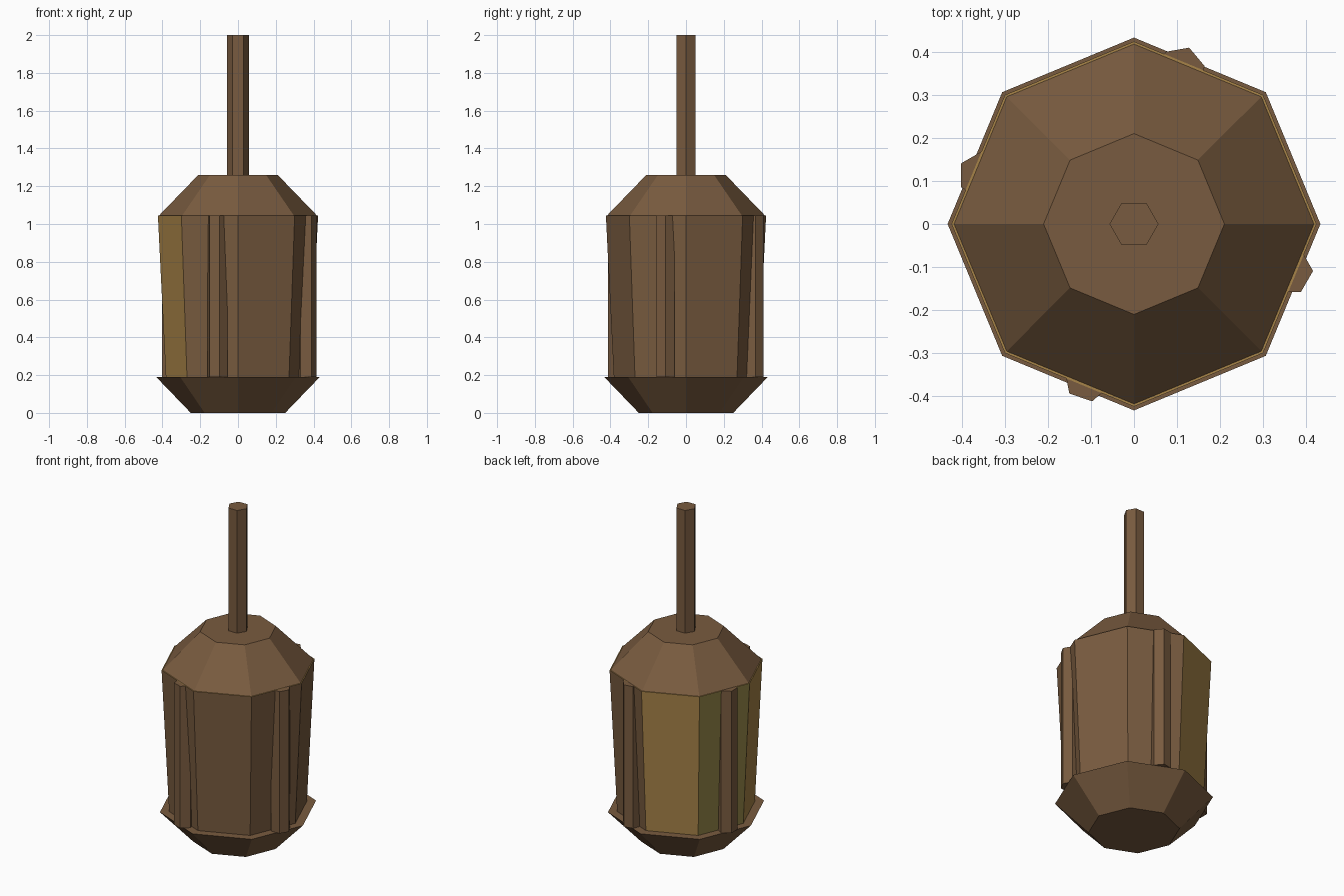
import bpy, bmesh, math
from mathutils import Vector

if "Cube" in bpy.data.objects:
    bpy.data.objects.remove(bpy.data.objects["Cube"], do_unlink=True)


def material(name, rgb):
    m = bpy.data.materials.new(name)
    m.use_nodes = True
    m.diffuse_color = (*rgb, 1)
    m.node_tree.nodes["Principled BSDF"].inputs["Base Color"].default_value = (*rgb, 1)
    return m


wood = material("brown wood", (0.19, 0.105, 0.05))
gold = material("gold panel", (0.39, 0.23, 0.065))
olive = material("olive panel", (0.27, 0.215, 0.06))


def prism(name, sides, r_low, r_high, z_low, z_high, mats, turn=0, at=(0, 0)):
    """Tapered prism; turn gives the angle of its first corner in degrees."""
    bm = bmesh.new()
    rings = []
    for r, z in ((r_low, z_low), (r_high, z_high)):
        angles = [math.radians(turn) + math.tau * i / sides for i in range(sides)]
        rings.append([bm.verts.new((at[0] + r * math.cos(a), at[1] + r * math.sin(a), z))
                      for a in angles])
    low, high = rings
    bm.faces.new(low[::-1])
    bm.faces.new(high)
    for i in range(sides):
        j = (i + 1) % sides
        bm.faces.new((low[i], low[j], high[j], high[i]))
    bm.normal_update()
    mesh = bpy.data.meshes.new(name)
    bm.to_mesh(mesh)
    bm.free()
    for m in mats:
        mesh.materials.append(m)
    obj = bpy.data.objects.new(name, mesh)
    bpy.context.collection.objects.link(obj)
    return obj


# Flared base, tapered cap and handle
prism("base", 8, 0.25, 0.433, 0, 0.19, [wood])
prism("cap", 8, 0.418, 0.21, 1.045, 1.26, [wood])
prism("handle", 6, 0.057, 0.057, 1.26, 2, [wood])

# Body: three coloured panels at the back left, wood on the other sides
body = prism("body", 8, 0.382, 0.424, 0.19, 1.045, [wood, gold, olive])
for face in body.data.polygons:
    n = face.normal
    angle = math.degrees(math.atan2(n.y, n.x)) % 360
    if abs(n.z) > 0.9:
        face.material_index = 1
    elif 135 < angle < 180:
        face.material_index = 2
    elif 90 < angle < 225:
        face.material_index = 1

# Hexagonal posts half sunk into four of the sides
posts = {"front_post": (-0.108, -0.357, 41), "left_post": (0.360, -0.109, 0),
         "back_post": (0.109, 0.357, 10), "right_post": (-0.353, 0.113, 30)}
for name, (x, y, turn) in posts.items():
    prism(name, 6, 0.056, 0.056, 0.19, 1.045, [wood], turn, (x, y))
